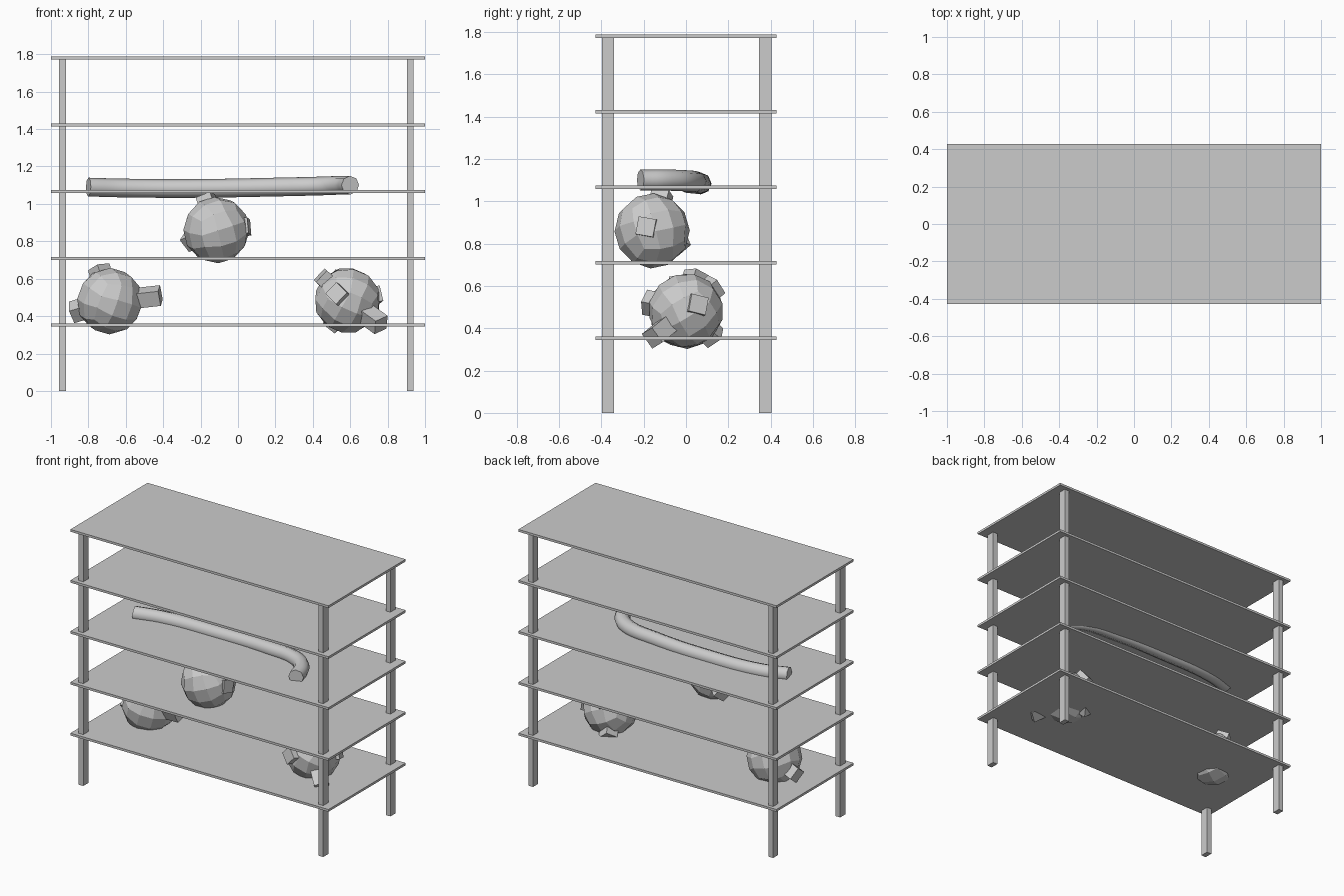
import bpy, bmesh, math
from mathutils import Vector, Matrix, Euler

if "Cube" in bpy.data.objects:
    bpy.data.objects.remove(bpy.data.objects["Cube"])


def box(name, lo, hi):
    lo, hi = Vector(lo), Vector(hi)
    bm = bmesh.new()
    bmesh.ops.create_cube(bm, size=1,
                          matrix=Matrix.Translation((lo + hi) / 2) @ Matrix.Diagonal((*(hi - lo), 1)))
    return finish(name, bm)


def finish(name, bm):
    me = bpy.data.meshes.new(name)
    bm.to_mesh(me)
    bm.free()
    ob = bpy.data.objects.new(name, me)
    bpy.context.collection.objects.link(ob)
    return ob


# Rack: five thin shelves on four legs
for i in range(5):
    z = 0.352 + i * 0.3567
    box(f"shelf_{i + 1}", (-1, -0.427, z - 0.008), (1, 0.427, z + 0.008))
for side, x0, x1 in (("left", -0.957, -0.92), ("right", 0.903, 0.939)):
    for end, y0, y1 in (("front", -0.398, -0.34), ("back", 0.346, 0.403)):
        box(f"{end}_{side}_leg", (x0, y0, 0), (x1, y1, 1.775))


def knobbly_ball(name, centre, turn, knobs, r=0.178):
    """Faceted quad ball with square blocks pushed out to the knob tips."""
    bm = bmesh.new()
    bmesh.ops.create_cube(bm, size=2)
    bmesh.ops.subdivide_edges(bm, edges=bm.edges[:], cuts=2, use_grid_fill=True)
    rot = Euler(turn).to_matrix()
    for v in bm.verts:
        v.co = rot @ (Vector([math.tan(c * math.pi / 4) for c in v.co]).normalized() * r)
    for k, tip in enumerate(knobs):
        tip = Vector(tip)
        base = 0.12
        length = tip.length - base
        m = (Matrix.Translation(tip.normalized() * (base + length / 2))
             @ tip.to_track_quat('Z', 'Y').to_matrix().to_4x4()
             @ Matrix.Rotation(0.4 + 0.5 * k, 4, 'Z')
             @ Matrix.Diagonal((0.085, 0.085, length, 1)))
        bmesh.ops.create_cube(bm, size=1, matrix=m)
    ob = finish(name, bm)
    ob.location = centre


# Faceted balls resting on the lower shelves
knobbly_ball("left_ball", (-0.685, 0, 0.48), (0.3, 0.25, 0.5),
             [(0.27, -0.05, 0.03), (-0.205, 0.04, -0.06), (-0.06, 0.05, 0.183)])
knobbly_ball("middle_ball", (-0.115, -0.16, 0.86), (0.2, -0.3, 0.3),
             [(-0.06, 0.05, 0.183), (-0.155, 0.14, -0.06), (0.175, -0.03, 0.02)])
knobbly_ball("right_ball", (0.585, 0, 0.483), (0.6, 0.4, 0.2),
             [(0.18, -0.16, -0.13), (-0.08, 0.14, -0.13), (-0.145, -0.04, 0.135),
              (-0.05, 0.145, 0.125), (-0.06, -0.195, 0.04), (0.17, 0.06, 0.03)])

# Bent tube lying on the middle shelf
path = [(-0.80, 0.0, 1.09), (-0.62, 0.05, 1.085), (-0.2, 0.07, 1.083), (0.2, 0.055, 1.09),
        (0.45, 0.01, 1.096), (0.555, -0.09, 1.1), (0.60, -0.215, 1.1)]
cu = bpy.data.curves.new("bent_tube", 'CURVE')
cu.dimensions = '3D'
cu.bevel_depth = 0.05
cu.bevel_resolution = 2
cu.use_fill_caps = True
cu.resolution_u = 6
sp = cu.splines.new('BEZIER')
sp.bezier_points.add(len(path) - 1)
for p, co in zip(sp.bezier_points, path):
    p.co = co
    p.handle_left_type = p.handle_right_type = 'AUTO'
tube = bpy.data.objects.new("bent_tube", cu)
bpy.context.collection.objects.link(tube)
bpy.context.view_layer.objects.active = tube
tube.select_set(True)
bpy.ops.object.convert(target='MESH')
bpy.ops.object.shade_smooth_by_angle(angle=math.radians(50))
